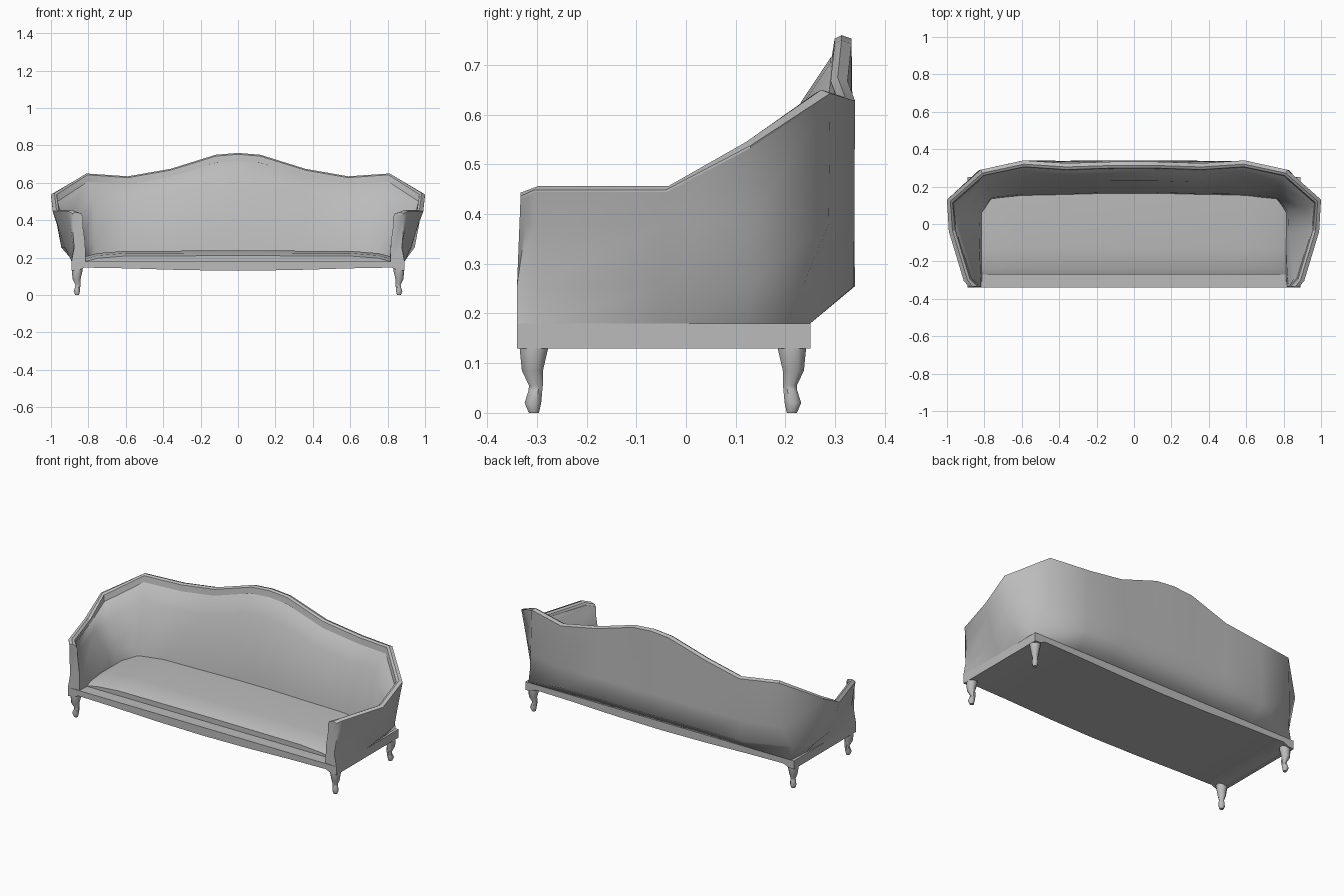
import bpy, bmesh, math
from mathutils import Vector

cube = bpy.data.objects.get("Cube")
if cube:
    bpy.data.objects.remove(cube)

GREY = (0.5, 0.5, 0.5, 1)
grey = bpy.data.materials.new("plain_grey")
grey.use_nodes = True
grey.diffuse_color = GREY
grey.node_tree.nodes["Principled BSDF"].inputs["Base Color"].default_value = GREY


def loft(name, rings, angle=32):
    """Skin closed cross-sections into one capped solid."""
    bm = bmesh.new()
    rows = [[bm.verts.new(p) for p in ring] for ring in rings]
    count = len(rows[0])
    for a, b in zip(rows, rows[1:]):
        for i in range(count):
            j = (i + 1) % count
            bm.faces.new((a[i], a[j], b[j], b[i]))
    bm.faces.new(rows[0])
    bm.faces.new(rows[-1])
    bmesh.ops.recalc_face_normals(bm, faces=bm.faces)
    mesh = bpy.data.meshes.new(name)
    bm.to_mesh(mesh)
    bm.free()
    mesh.materials.append(grey)
    obj = bpy.data.objects.new(name, mesh)
    bpy.context.collection.objects.link(obj)
    bpy.ops.object.select_all(action="DESELECT")
    obj.select_set(True)
    bpy.context.view_layer.objects.active = obj
    bpy.ops.object.shade_smooth_by_angle(angle=math.radians(angle))
    return obj


def both_sides(rings):
    """Continue half a run of rings, ending at x = 0, onto the other side."""
    mirrored = [[Vector((-p.x, p.y, p.z)) for p in ring] for ring in rings[:-1]]
    return rings + mirrored[::-1]


def at(xy, z):
    return Vector((xy[0], xy[1], z))


# Plan of the shell, from the arm front round to the middle of the back:
# foot of outside, bulge of outside, top edge with height, edge at the seat
BASE_Z, BULGE_Z, HIGH_Z = 0.18, 0.255, 0.38
PLAN = [
    ((.89, -.34), (.876, -.34), (.885, -.333, .443), (.815, -.335)),
    ((.89, -.3), (.88, -.3), (.91, -.305, .456), (.813, -.28)),
    ((.89, -.05), (.925, -.05), (.99, -.04, .456), (.81, -.05)),
    ((.88, .12), (.945, .13), (1, .13, .545), (.81, .06)),
    ((.87, .25), (.87, .235), (.82, .29, .65), (.765, .13)),
    ((.6, .25), (.6, .338), (.59, .34, .635), (.6, .145)),
    ((.36, .25), (.36, .338), (.36, .325, .675), (.36, .152)),
    ((.12, .25), (.12, .34), (.12, .333, .75), (.12, .158)),
    ((0, .25), (0, .34), (0, .333, .76), (0, .158)),
]
# Hollow of the arm post and the full rear corner, part way up the outside
SHAPED = {0: (.887, -.322), 4: (.83, .287)}
ARM_COUNT = 3
tops = [Vector(row[2]) for row in PLAN]


def inward(i):
    """Horizontal direction from the top edge towards the seat."""
    if i == 0:
        return Vector((-1, 0, 0))
    if i == len(tops) - 1:
        return Vector((0, -1, 0))
    along = tops[i + 1] - tops[i - 1]
    return Vector((-along.y, along.x, 0)).normalized()


wall, rim = [], []
for i, (foot, bulge, _, seat) in enumerate(PLAN):
    top, side = tops[i], inward(i)
    is_arm = i < ARM_COUNT
    width = 0.055 if i == 0 else 0.042
    depth, pad, pad_drop = (0.02, 0.015, 0.05) if is_arm else (0.045, 0.06, 0.09)
    drop = Vector((0, 0, 0.012))
    low = Vector((0, 0, depth))
    inner = top + side * width - low
    # Outside face
    out_mid = at(bulge, BULGE_Z)
    share = (HIGH_Z - BULGE_Z) / (top.z - BULGE_Z)
    out_high = at(SHAPED.get(i, out_mid.lerp(top, share)), HIGH_Z)
    # Padded inside face
    padded = inner + side * (0 if i == 0 else pad) - Vector((0, 0, pad_drop))
    in_low = at(seat, BASE_Z)
    in_mid = at(in_low.lerp(padded, 0.15), 0.28)
    wall.append([at(foot, BASE_Z), out_mid, out_high, top - drop,
                 inner, padded, in_mid, in_low])
    # Frame moulding along the top, with a small ridge
    rim.append([top - drop, top - drop * 0.6, top + side * 0.02,
                top + side * (width - 0.008) - drop * 0.6,
                inner - side * 0.002, inner + side * -0.012])

loft("back_and_arms", both_sides(wall), 55)
loft("top_moulding", both_sides(rim))

# Rail under the seat, with a gently sagging lower edge
FRONT, REAR = -0.34, 0.25
rail = []
for x, bottom in ((.89, .13), (.855, .132), (.82, .147), (.6, .143), (.3, .134), (0, .13)):
    rail.append([Vector((x, FRONT, bottom)), Vector((x, FRONT, BASE_Z)),
                 Vector((x, REAR, BASE_Z)), Vector((x, REAR, bottom))])
loft("seat_rail", both_sides(rail))

# Cushion with a softly rounded front, lower towards the arms
cushion = []
for x, back, h in ((.815, .07, .207), (.75, .15, .224), (.6, .17, .236), (0, .18, .238)):
    outline = ((-.27, .17), (-.27, h - .027), (-.235, h - .012), (-.13, h),
               (back, h), (back, .17))
    cushion.append([Vector((x, y, z)) for y, z in outline])
loft("seat_cushion", both_sides(cushion), 40)

# Cabriole legs: height, outward shift, radius
LEG = ((.175, 0, .03), (.13, 0, .031), (.085, .003, .023), (.055, -.004, .015),
       (.045, -.003, .015), (.02, .002, .018), (0, 0, .011))
SIDES = 8


def leg(name, x, y):
    sx, sy = math.copysign(1, x), math.copysign(1, y)
    rings = []
    for z, shift, r in LEG:
        ring = []
        for k in range(SIDES):
            a = math.tau * (k + 0.5) / SIDES
            ring.append(Vector((x + sx * shift + r * math.cos(a),
                                y + sy * shift + r * math.sin(a), z)))
        rings.append(ring)
    loft(name, rings, 45)


for side_name, x in (("left", 0.86), ("right", -0.86)):
    leg("front_leg_" + side_name, x, -0.306)
    leg("rear_leg_" + side_name, x, 0.213)
